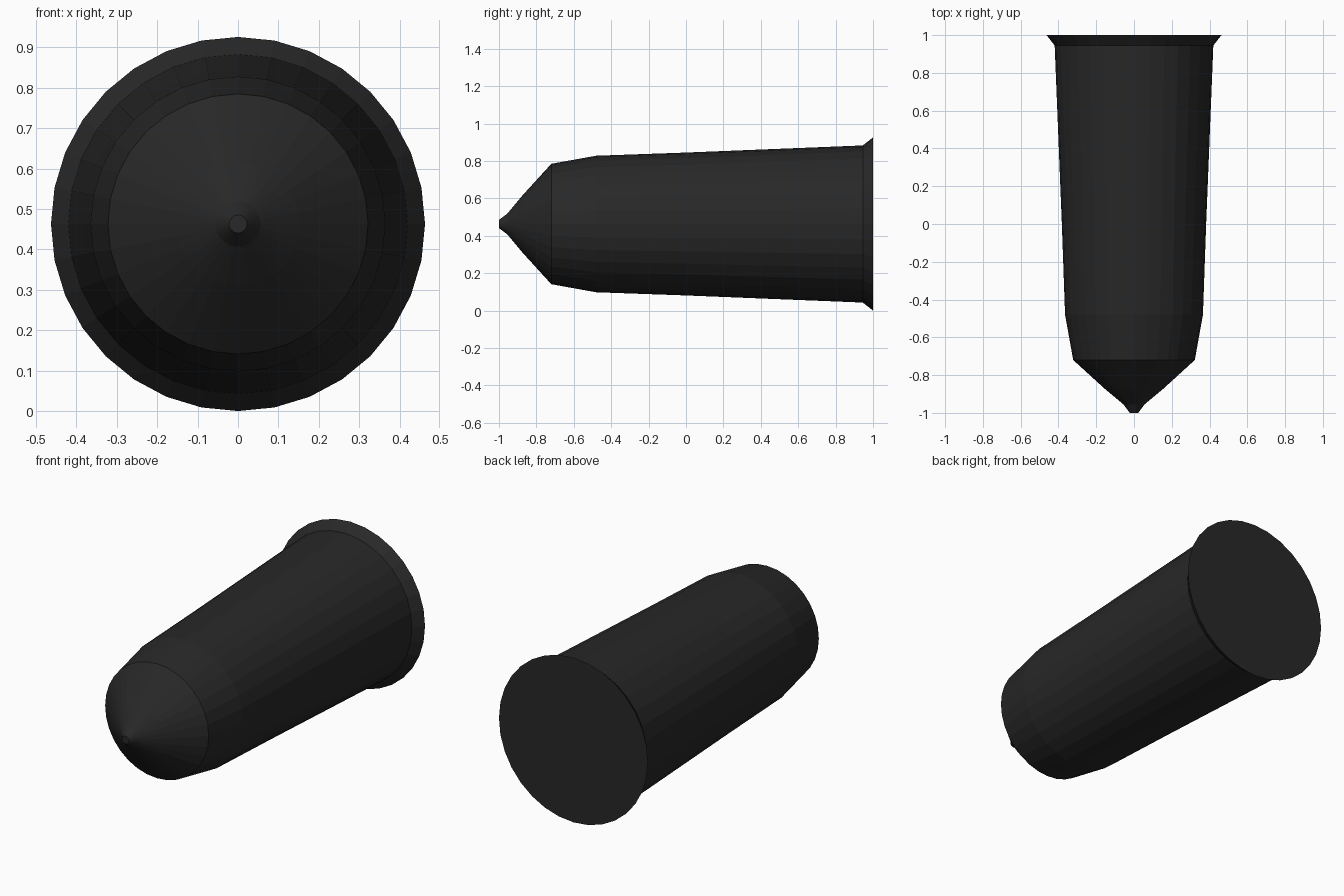
import bpy, bmesh, math

if "Cube" in bpy.data.objects:
    bpy.data.objects.remove(bpy.data.objects["Cube"])

SIDES = 32
CENTRE_Z = 0.463

black = bpy.data.materials.new("matte black")
black.diffuse_color = (0.021, 0.021, 0.021, 1)
black.use_nodes = True
black.node_tree.nodes["Principled BSDF"].inputs["Base Color"].default_value = black.diffuse_color


def lathe(name, profile):
    """Closed solid turned around the y axis from (y, radius) pairs."""
    bm = bmesh.new()
    rings = []
    for y, r in profile:
        rings.append([bm.verts.new((r * math.sin(2 * math.pi * i / SIDES), y,
                                    CENTRE_Z + r * math.cos(2 * math.pi * i / SIDES)))
                      for i in range(SIDES)])
    for a, b in zip(rings, rings[1:]):
        for i in range(SIDES):
            j = (i + 1) % SIDES
            bm.faces.new((a[i], a[j], b[j], b[i]))
    bm.faces.new(rings[0])
    bm.faces.new(rings[-1])
    bmesh.ops.recalc_face_normals(bm, faces=bm.faces)
    mesh = bpy.data.meshes.new(name)
    bm.to_mesh(mesh)
    bm.free()
    mesh.materials.append(black)
    obj = bpy.data.objects.new(name, mesh)
    bpy.context.collection.objects.link(obj)
    return obj


# blunt tip, nose cone, shoulder, tapered barrel, flared rear rim, flat back
lathe("tapered_body", [
    (-1.0, 0.022), (-0.955, 0.056), (-0.875, 0.152), (-0.72, 0.322),
    (-0.48, 0.365), (0.0, 0.382), (0.945, 0.42), (1.0, 0.463),
])
